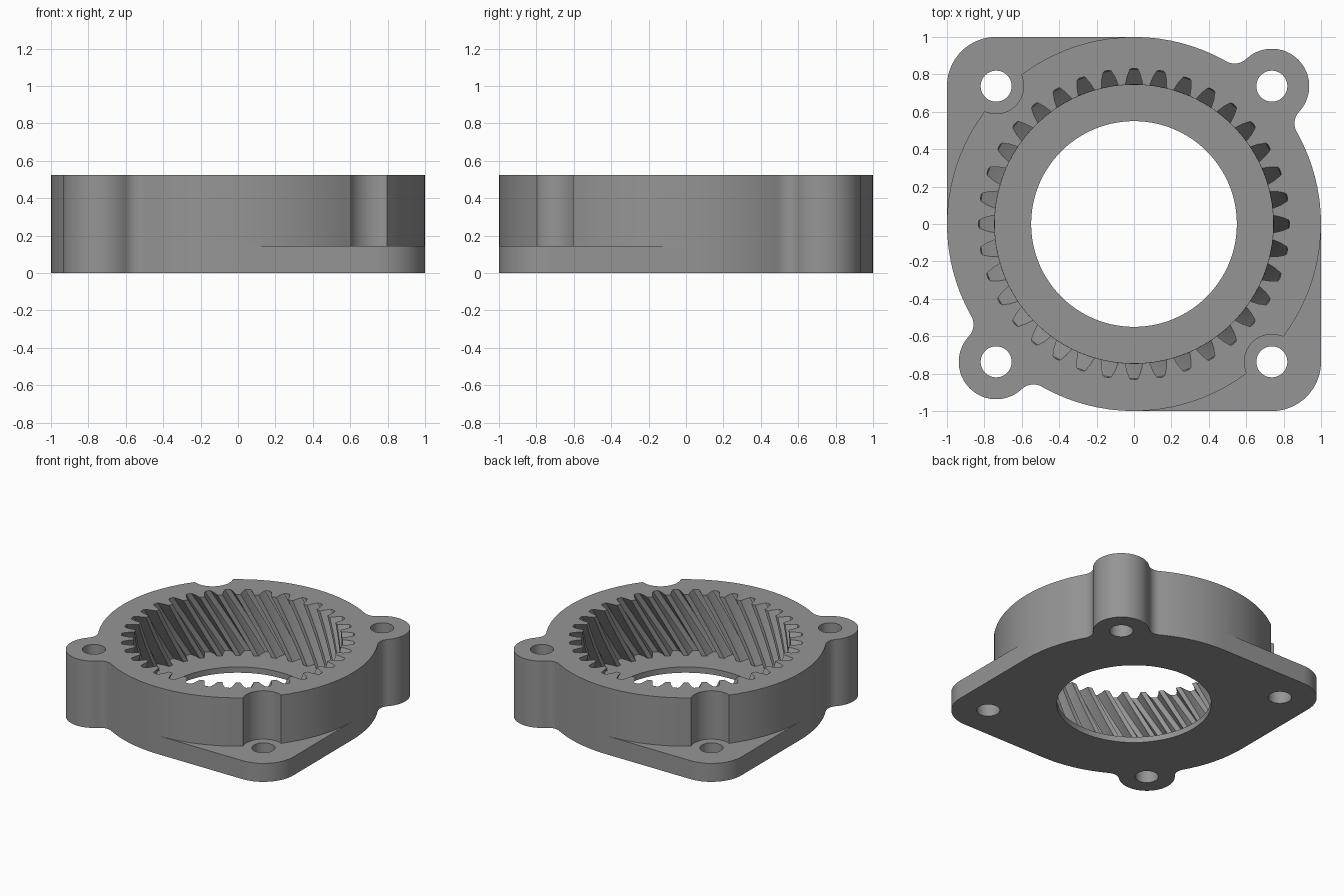
import bpy, bmesh, math
from math import sin, cos, pi, radians

if "Cube" in bpy.data.objects:
    bpy.data.objects.remove(bpy.data.objects["Cube"])

HEIGHT, FLANGE, FLOOR = 0.525, 0.145, 0.045   # top, corner flange top, bore floor
BODY_R, LOBE_R, FILLET_R, POCKET_R = 1.0, 0.2, 0.09, 0.147
BOLT, BOLT_R, BORE_R = 0.737, 0.083, 0.55
TEETH, TIP_R, MID_R, ROOT_R = 36, 0.745, 0.79, 0.832
TWIST = radians(20)                            # helix turn over the tooth height


def arc(cx, cy, r, a0, a1, step=radians(4)):
    n = max(2, math.ceil(abs(a1 - a0) / step))
    return [(cx + r * cos(a0 + (a1 - a0) * i / n),
             cy + r * sin(a0 + (a1 - a0) * i / n)) for i in range(n + 1)]


def loft(name, rings):
    """Closed solid through rings of (x, y, z) points."""
    bm = bmesh.new()
    loops = [[bm.verts.new(p) for p in ring] for ring in rings]
    n = len(loops[0])
    bm.faces.new(loops[0][::-1])
    bm.faces.new(loops[-1])
    for lo, hi in zip(loops, loops[1:]):
        for i in range(n):
            j = (i + 1) % n
            bm.faces.new((lo[i], lo[j], hi[j], hi[i]))
    bmesh.ops.recalc_face_normals(bm, faces=bm.faces)
    mesh = bpy.data.meshes.new(name)
    bm.to_mesh(mesh)
    bm.free()
    ob = bpy.data.objects.new(name, mesh)
    bpy.context.collection.objects.link(ob)
    return ob


def prism(name, pts, z0, z1):
    clean = [p for i, p in enumerate(pts) if math.dist(p, pts[i - 1]) > 1e-5]
    return loft(name, [[(x, y, z) for x, y in clean] for z in (z0, z1)])


def half_turn(pts):
    return [(-x, -y) for x, y in pts]


# Outline: round body, filleted bolt lobe, then a square flange corner
d = BOLT * math.sqrt(2)
d1, d2 = BODY_R + FILLET_R, LOBE_R + FILLET_R
off = math.acos((d1 * d1 + d * d - d2 * d2) / (2 * d1 * d))
a_lo, a_hi = pi / 4 - off, pi / 4 + off
f_lo = (d1 * cos(a_lo), d1 * sin(a_lo))
f_hi = (d1 * cos(a_hi), d1 * sin(a_hi))
t_lo = math.atan2(f_lo[1] - BOLT, f_lo[0] - BOLT)
t_hi = math.atan2(f_hi[1] - BOLT, f_hi[0] - BOLT)
half = arc(0, 0, BODY_R, 0, a_lo)
half += arc(*f_lo, FILLET_R, a_lo + pi, t_lo + pi, radians(8))
half += arc(BOLT, BOLT, LOBE_R, t_lo, t_hi, radians(6))
half += arc(*f_hi, FILLET_R, t_hi + pi, a_hi + pi, radians(8))
half += arc(0, 0, BODY_R, a_hi, pi / 2)
half += arc(-BOLT, BOLT, 1 - BOLT, pi / 2, pi)
housing = prism("ring_gear_housing", half + half_turn(half), 0, HEIGHT)

cutters = []

# Corner relief: clears everything outside the round body, plus a bolt head pocket
g = math.acos((BODY_R ** 2 + d * d - POCKET_R ** 2) / (2 * BODY_R * d))
p0, p1 = 3 * pi / 4 - g, 3 * pi / 4 + g
q0 = math.atan2(sin(p0) - BOLT, cos(p0) + BOLT)
q1 = math.atan2(sin(p1) - BOLT, cos(p1) + BOLT)
if q1 > q0:
    q1 -= 2 * pi
relief = arc(0, 0, BODY_R, pi / 2, p0)
relief += arc(-BOLT, BOLT, POCKET_R, q0, q1, radians(6))
relief += arc(0, 0, BODY_R, p1, pi) + [(-1.3, 0), (-1.3, 1.3), (0, 1.3)]
for pts in (relief, half_turn(relief)):
    cutters.append(prism("corner_relief", pts, FLANGE, HEIGHT + 0.2))

# Bolt holes and the through bore
for sx in (-1, 1):
    for sy in (-1, 1):
        cutters.append(prism("bolt_hole", arc(sx * BOLT, sy * BOLT, BOLT_R, 0, 2 * pi, radians(9)),
                             -0.1, HEIGHT + 0.1))
cutters.append(prism("through_bore", arc(0, 0, BORE_R, 0, 2 * pi), -0.1, HEIGHT + 0.1))

# Helical internal gear cavity
gap = [(TIP_R, -0.063), (MID_R, -0.047), (ROOT_R - 0.005, -0.027), (ROOT_R, -0.016),
       (ROOT_R, 0.016), (ROOT_R - 0.005, 0.027), (MID_R, 0.047), (TIP_R, 0.063)]
layers = 14
rings = []
for k in range(layers + 1):
    z = FLOOR + (HEIGHT + 0.04 - FLOOR) * k / layers
    turn = TWIST * (z - HEIGHT) / (HEIGHT - FLOOR)
    rings.append([(r * cos(t * 2 * pi / TEETH + a + turn),
                   r * sin(t * 2 * pi / TEETH + a + turn), z)
                  for t in range(TEETH) for r, a in gap])
cutters.append(loft("gear_cavity", rings))

# Cut everything from the housing
bpy.context.view_layer.objects.active = housing
housing.select_set(True)
for cutter in cutters:
    cutter.hide_render = True
    mod = housing.modifiers.new("cut", 'BOOLEAN')
    mod.operation, mod.solver, mod.object = 'DIFFERENCE', 'EXACT', cutter
    bpy.ops.object.modifier_apply(modifier=mod.name)
    bpy.data.objects.remove(cutter)

# Finish
steel = bpy.data.materials.new("grey_metal")
steel.diffuse_color = (0.3, 0.3, 0.3, 1)
steel.use_nodes = True
steel.node_tree.nodes["Principled BSDF"].inputs["Base Color"].default_value = steel.diffuse_color
housing.data.materials.clear()
housing.data.materials.append(steel)
for poly in housing.data.polygons:
    poly.material_index = 0
bpy.ops.object.shade_smooth_by_angle(angle=radians(25))
